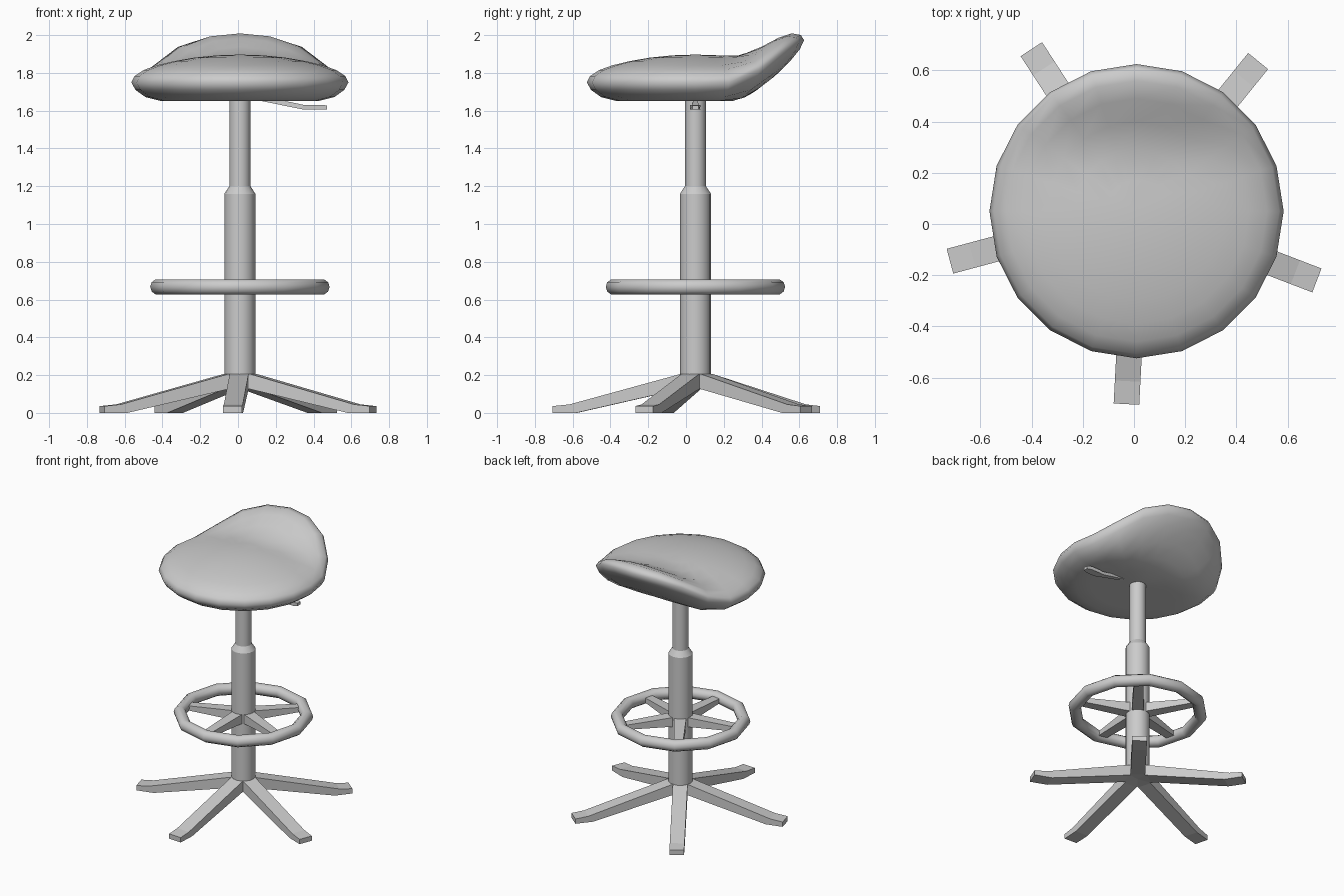
import bpy, bmesh, math

if "Cube" in bpy.data.objects:
    bpy.data.objects.remove(bpy.data.objects["Cube"])

CX, CY = 0.01, 0.05          # axis of the stool
ANGLES = [math.radians(-93 + 72 * k) for k in range(5)]


def finish(bm, name, smooth=None):
    bmesh.ops.recalc_face_normals(bm, faces=bm.faces)
    me = bpy.data.meshes.new(name)
    bm.to_mesh(me)
    bm.free()
    ob = bpy.data.objects.new(name, me)
    ob.location = (CX, CY, 0)
    bpy.context.collection.objects.link(ob)
    if smooth:
        bpy.ops.object.select_all(action='DESELECT')
        ob.select_set(True)
        bpy.context.view_layer.objects.active = ob
        bpy.ops.object.shade_smooth_by_angle(angle=math.radians(smooth))
    return ob


def lathe(profile, n, closed=False):
    """Revolve (radius, z) points about the z axis; radius 0 makes a pole."""
    bm = bmesh.new()
    rings = []
    for r, z in profile:
        if r == 0:
            rings.append([bm.verts.new((0, 0, z))] * n)
        else:
            rings.append([bm.verts.new((r * math.cos(2 * math.pi * i / n),
                                        r * math.sin(2 * math.pi * i / n), z)) for i in range(n)])
    pairs = list(zip(rings, rings[1:]))
    if closed:
        pairs.append((rings[-1], rings[0]))
    for a, b in pairs:
        for i in range(n):
            j = (i + 1) % n
            bm.faces.new(dict.fromkeys((a[i], a[j], b[j], b[i])))
    return bm


def arm(name, profile, angle):
    """Radial bar from (radius, z, half width) side-profile points."""
    bm = bmesh.new()
    c, s = math.cos(angle), math.sin(angle)
    sides = [[bm.verts.new((r * c - k * w * s, r * s + k * w * c, z)) for r, z, w in profile]
             for k in (-1, 1)]
    n = len(profile)
    for side in sides:
        bm.faces.new(side)
    for i in range(n):
        j = (i + 1) % n
        bm.faces.new((sides[0][i], sides[0][j], sides[1][j], sides[1][i]))
    return finish(bm, name)


# Seat: round cushion whose back edge sweeps up
cushion = [(0, 1.65), (0.2, 1.65), (0.32, 1.65), (0.42, 1.652), (0.50, 1.672), (0.553, 1.71),
           (0.575, 1.75), (0.558, 1.783), (0.51, 1.815), (0.44, 1.84), (0.35, 1.862),
           (0.24, 1.881), (0.12, 1.893), (0, 1.897)]
bm = lathe(cushion, 20)
for v in bm.verts:
    t = min(max((v.co.y - 0.18) / 0.44, 0), 1)
    v.co.z += 0.23 * t * t * (3 - 2 * t)
finish(bm, "seat", 60)

# Column: wide sleeve with chamfered top, thin gas lift above
finish(lathe([(0, 0.17), (0.082, 0.17), (0.082, 1.16), (0.056, 1.2), (0, 1.2)], 16), "column_sleeve", 30)
finish(lathe([(0, 1.18), (0.056, 1.18), (0.056, 1.67), (0, 1.67)], 16), "gas_lift", 30)

# Foot ring
tube = [(0.433 + 0.042 * math.cos(a * math.pi / 5), 0.667 + 0.042 * math.sin(a * math.pi / 5))
        for a in range(10)]
finish(lathe(tube, 12, closed=True), "foot_ring", 50)

# Five legs with flat feet, and five ring spokes above them
leg = [(0, 0.215, 0.05), (0.08, 0.205, 0.05), (0.665, 0.045, 0.05), (0.755, 0.036, 0.05),
       (0.755, 0, 0.05), (0.63, 0, 0.05), (0.08, 0.125, 0.05), (0, 0.135, 0.05)]
spoke = [(0.03, 0.705, 0.042), (0.43, 0.68, 0.03), (0.43, 0.65, 0.03), (0.03, 0.632, 0.042)]
for i, a in enumerate(ANGLES):
    arm(f"leg_{i + 1}", leg, a)
    arm(f"ring_spoke_{i + 1}", spoke, a)

# Height lever: slanted thin rod and flat paddle
arm("lever_rod", [(0.03, 1.69, 0.013), (0.27, 1.645, 0.013), (0.345, 1.629, 0.02),
                  (0.33, 1.607, 0.02), (0.12, 1.65, 0.013), (0.03, 1.668, 0.013)], 0)
arm("lever_paddle", [(0.33, 1.63, 0.022), (0.36, 1.63, 0.028), (0.43, 1.63, 0.028), (0.46, 1.628, 0.015),
                     (0.46, 1.607, 0.015), (0.43, 1.605, 0.028), (0.36, 1.605, 0.028),
                     (0.33, 1.607, 0.022)], 0)
